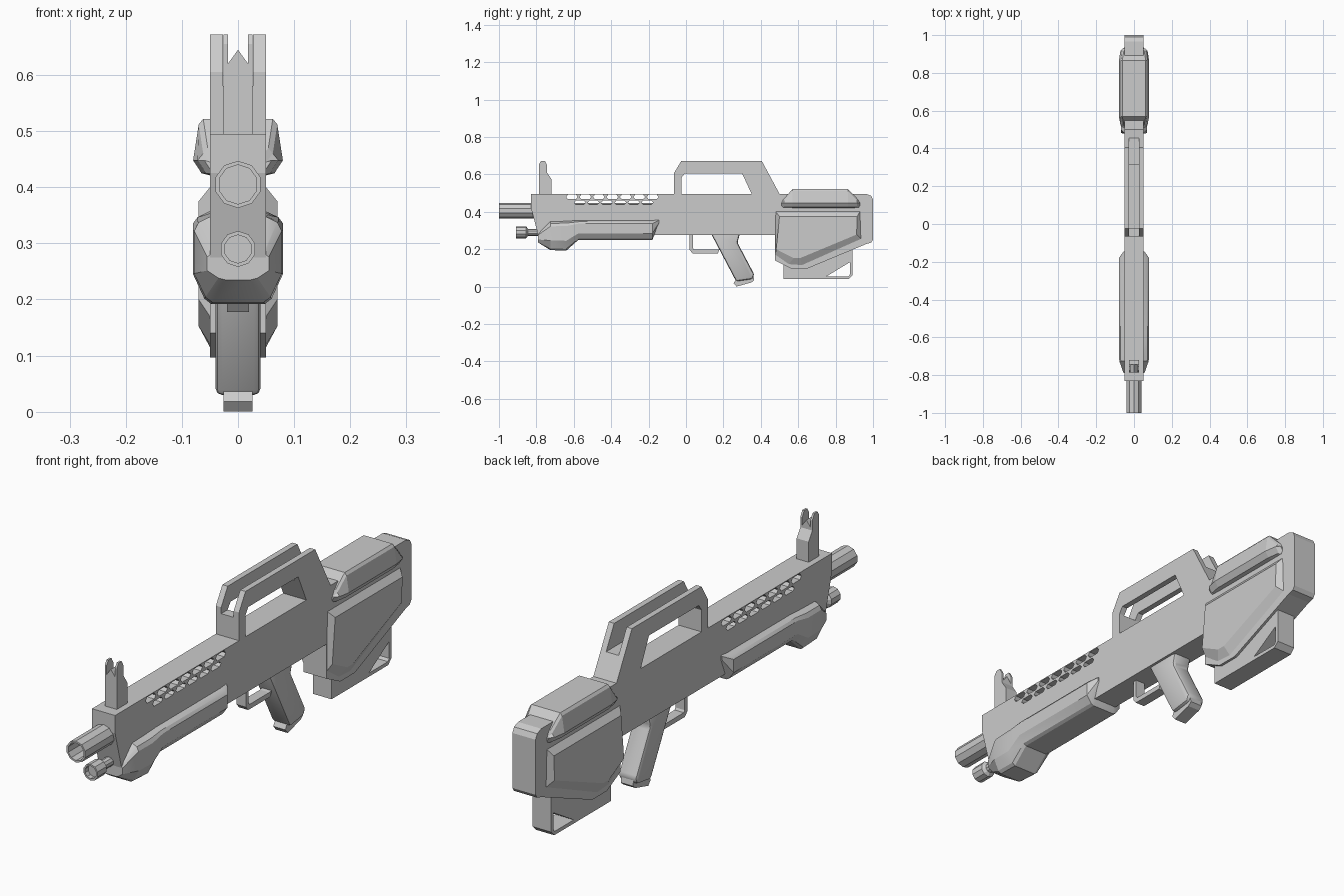
import bpy, bmesh, math

if "Cube" in bpy.data.objects:
    bpy.data.objects.remove(bpy.data.objects["Cube"])


def build(name, ring_sets):
    """Skin each list of equal-length rings, capping both ends."""
    bm = bmesh.new()
    for rings in ring_sets:
        loops = [[bm.verts.new(p) for p in ring] for ring in rings]
        n = len(loops[0])
        for a, b in zip(loops, loops[1:]):
            for i in range(n):
                j = (i + 1) % n
                bm.faces.new((a[i], a[j], b[j], b[i]))
        bm.faces.new(loops[0])
        bm.faces.new(loops[-1])
    bmesh.ops.recalc_face_normals(bm, faces=bm.faces)
    mesh = bpy.data.meshes.new(name)
    bm.to_mesh(mesh)
    bm.free()
    ob = bpy.data.objects.new(name, mesh)
    bpy.context.collection.objects.link(ob)
    return ob


def slab(profile, w):
    """Rings of a (y, z) profile spanning x = -w..w."""
    return [[(x, y, z) for y, z in profile] for x in (-w, w)]


def activate(ob):
    bpy.ops.object.select_all(action='DESELECT')
    ob.select_set(True)
    bpy.context.view_layer.objects.active = ob


def cut(ob, cutter):
    cutter.hide_render = True
    mod = ob.modifiers.new("cut", 'BOOLEAN')
    mod.object = cutter
    mod.solver = 'EXACT'
    activate(ob)
    bpy.ops.object.modifier_apply(modifier=mod.name)
    bpy.data.objects.remove(cutter)


def bevel(ob, width, segments=1):
    mod = ob.modifiers.new("bevel", 'BEVEL')
    mod.width = width
    mod.segments = segments
    mod.limit_method = 'ANGLE'
    activate(ob)
    bpy.ops.object.modifier_apply(modifier=mod.name)


def smooth(ob, angle=25):
    activate(ob)
    bpy.ops.object.shade_smooth_by_angle(angle=math.radians(angle))


def turned(name, z0, steps, sides=10):
    """Lathe (y, radius) steps about an axis along y."""
    rings = []
    for y, r in steps:
        angles = [2 * math.pi * (i + 0.5) / sides for i in range(sides)]
        rings.append([(r * math.cos(a), y, z0 + r * math.sin(a)) for a in angles])
    return build(name, [rings])


# Receiver and stock in one side profile
receiver = build("receiver_and_stock", [slab([
    (-.83, .495), (-.83, .425), (-.79, .275), (.475, .275), (.475, .14), (.56, .097),
    (.65, .097), (.965, .228), (.99, .235), (1, .25), (1, .465), (.99, .485),
    (.965, .495)], .05)])

# Two rows of six-sided vent slots through the receiver
vents = []
for z, count, start, h in ((.479, 7, -.61, .012), (.449, 6, -.567, .010)):
    for i in range(count):
        c = start + i * .072
        vents.append(slab([(c - .031, z), (c - .022, z + h), (c + .022, z + h),
                           (c + .031, z), (c + .022, z - h), (c - .022, z - h)], .1))
cut(receiver, build("vent_cutter", vents))

# Carry handle with a sighting channel
handle = build("carry_handle", [slab([
    (-.065, .49), (-.065, .605), (-.025, .672), (.405, .672), (.503, .49), (.353, .49),
    (.30, .605), (-.008, .605), (-.025, .58), (-.025, .49)], .05)])
cut(handle, build("channel_cutter", [slab([
    (-.2, .58), (.6, .58), (.6, .8), (-.2, .8)], .027)]))

# Front sight with a W-shaped notch
sight = build("front_sight", [slab([
    (-.785, .49), (-.785, .655), (-.775, .672), (-.755, .672), (-.743, .65),
    (-.743, .61), (-.72, .575), (-.72, .49)], .026)])
notch = [(-.018, .7), (-.018, .62), (0, .645), (.018, .62), (.018, .7)]
cut(sight, build("notch_cutter", [[[(x, y, z) for x, z in notch] for y in (-.9, -.6)]]))

# Hollow barrel and the tube below it
turned("barrel", .405, [(-.12, .042), (-1, .042), (-1, .035), (-.85, .035)])
turned("lower_tube", .29, [(-.7, .019), (-.845, .019), (-.855, .032), (-.91, .032),
                           (-.91, .025), (-.89, .025)])

# Handguard: cross-sections (y, half width, top, bottom) along the barrel
rings = []
for y, w, zt, zb in ((-.79, .055, .285, .235), (-.725, .078, .35, .195),
                     (-.64, .08, .352, .192), (-.575, .08, .355, .25),
                     (-.18, .08, .355, .25), (-.145, .055, .36, .33)):
    h = zt - zb
    half = [(.045, zt), (w - .008, zt - .08 * h), (w, zt - .18 * h),
            (w, zb + .33 * h), (w - .02, zb + .06 * h), (w - .032, zb)]
    rings.append([(x, y, z) for x, z in half] + [(-x, y, z) for x, z in reversed(half)])
smooth(build("handguard", [rings]))

# Raised stock side panels, sloping from the outline in to a flat face
outline = [(.48, .40), (.93, .40), (.935, .255), (.62, .115), (.55, .12), (.478, .17)]
face = [(.50, .375), (.915, .375), (.912, .278), (.61, .152), (.575, .152), (.482, .20)]
build("stock_panels", [[[(x, y, z) for y, z in p] for x, p in (
    (-.07, face), (-.05, outline), (.05, outline), (.07, face))]])

# Cheek rest on top of the stock
rings = []
for y, w, zt in ((.51, .06, .455), (.525, .072, .47), (.57, .08, .522),
                 (.865, .08, .522), (.915, .072, .47), (.93, .06, .455)):
    half = [(w - .018, zt), (w - .01, zt - .01), (w, .448), (w - .015, .425), (.045, .42)]
    rings.append([(x, y, z) for x, z in half] + [(-x, y, z) for x, z in reversed(half)])
build("cheek_rest", [rings])

# Magazine with a triangular opening
magazine = build("magazine", [slab([
    (.52, .20), (.52, .04), (.87, .04), (.89, .06), (.89, .23)], .04)])
cut(magazine, build("opening_cutter", [slab([
    (.75, .054), (.868, .054), (.876, .064), (.876, .13)], .1)]))

# Grip, its toe and the trigger guard
grip = build("grip", [slab([
    (.13, .29), (.29, .29), (.275, .235), (.365, .065), (.355, .04), (.268, .028)], .04)])
bevel(grip, .012, 2)
smooth(grip, 30)
build("grip_toe", [slab([
    (.255, .018), (.27, .045), (.36, .06), (.365, .035), (.35, .022), (.27, 0)], .026)])
build("trigger_guard", [slab([
    (.02, .28), (.02, .195), (.035, .178), (.17, .178), (.18, .2), (.165, .197),
    (.042, .197), (.037, .205), (.037, .28)], .02)])
